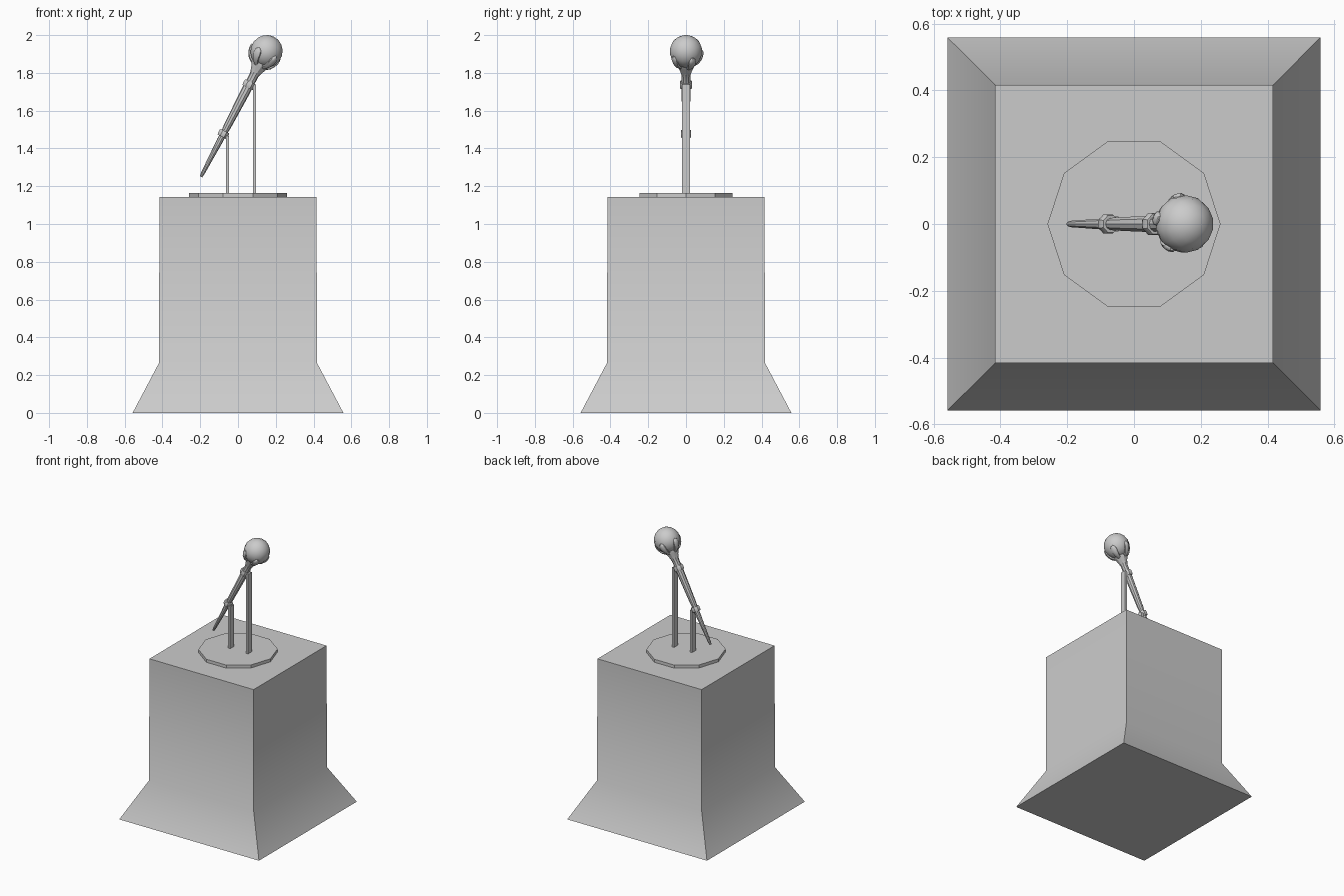
import bpy, bmesh, math
from mathutils import Vector, Matrix

if "Cube" in bpy.data.objects:
    bpy.data.objects.remove(bpy.data.objects["Cube"])


def add_object(name, bm, angle=30):
    bmesh.ops.recalc_face_normals(bm, faces=bm.faces)
    mesh = bpy.data.meshes.new(name)
    bm.to_mesh(mesh)
    bm.free()
    ob = bpy.data.objects.new(name, mesh)
    bpy.context.collection.objects.link(ob)
    bpy.ops.object.select_all(action='DESELECT')
    ob.select_set(True)
    bpy.context.view_layer.objects.active = ob
    bpy.ops.object.shade_smooth_by_angle(angle=math.radians(angle))
    return ob


def bridge(bm, rings):
    """Skin a list of vertex-position rings and cap both ends."""
    vs = [[bm.verts.new(p) for p in ring] for ring in rings]
    n = len(vs[0])
    for a, b in zip(vs, vs[1:]):
        for i in range(n):
            j = (i + 1) % n
            bm.faces.new((a[i], a[j], b[j], b[i]))
    bm.faces.new(vs[0][::-1])
    bm.faces.new(vs[-1])


def lathe(name, profile, sides, matrix=Matrix(), phase=0.0, angle=30):
    """Turned part from (height, radius) pairs."""
    bm = bmesh.new()
    bridge(bm, [[matrix @ Vector((r * math.cos(phase + math.tau * i / sides),
                                  r * math.sin(phase + math.tau * i / sides), h))
                 for i in range(sides)] for h, r in profile])
    return add_object(name, bm, angle)


def box(name, centre, size):
    bm = bmesh.new()
    bmesh.ops.create_cube(bm, size=1, matrix=Matrix.Translation(centre) @ Matrix.Diagonal((*size, 1)))
    return add_object(name, bm)


# Flared square pedestal
R2 = math.sqrt(2)
lathe("pedestal", [(0, .558 * R2), (.265, .418 * R2), (1.143, .416 * R2)], 4, phase=math.pi / 4)

# Ten-sided display plate
lathe("display_plate", [(1.14, .259), (1.165, .259)], 10)

# Support posts
for name, x, top in (("short_post", -.055, 1.467), ("tall_post", .088, 1.738)):
    box(name, (x, 0, (1.16 + top) / 2), (.017, .044, top - 1.16))

# Tilted frame of the sceptre: local z runs from the tip to the orb
tip, orb = Vector((-.196, 0, 1.25)), Vector((.151, 0, 1.914))
axis = (orb - tip).normalized()
L = (orb - tip).length
side = Vector((-axis.z, 0, axis.x))          # local x, facing up and left
frame = Matrix.Translation(tip) @ Matrix((side, axis.cross(side), axis)).transposed().to_4x4()

# Shaft with flared cup under the orb
lathe("sceptre_shaft", [(0, .007), (.02, .010), (.22, .017), (.27, .017), (.30, .020), (.42, .023),
                        (.52, .025), (.57, .024), (.605, .024), (.635, .032), (.66, .043),
                        (.69, .052), (.70, .050)], 10, frame)

# Holding rings
for name, h, r in (("lower_ring", .256, .030), ("upper_ring", .55, .035)):
    lathe(name, [(h - .017, r - .003), (h - .010, r), (h + .010, r), (h + .017, r - .003)], 8,
          frame, phase=math.pi / 8)

# Orb
bm = bmesh.new()
bmesh.ops.create_uvsphere(bm, u_segments=14, v_segments=9, radius=.087,
                          matrix=frame @ Matrix.Translation((0, 0, L)))
add_object("orb", bm, 60)

# Five claws curling around the lower half of the orb
for k in range(5):
    turn = frame @ Matrix.Translation((0, 0, L)) @ Matrix.Rotation(math.radians(72 * k + 60), 4, 'Z')
    rings = []
    for deg, half, outer in ((25, .012, .100), (42, .015, .100), (58, .019, .097),
                             (72, .021, .095), (83, .015, .093), (90, .006, .091)):
        s, c = math.sin(math.radians(deg)), -math.cos(math.radians(deg))
        rings.append([turn @ Vector((r * s, y, r * c))
                      for r, y in ((.080, -half), (.080, half), (outer - .006, half),
                                   (outer, half * .4), (outer, -half * .4), (outer - .006, -half))])
    bm = bmesh.new()
    bridge(bm, rings)
    add_object(f"claw_{k + 1}", bm, 40)
